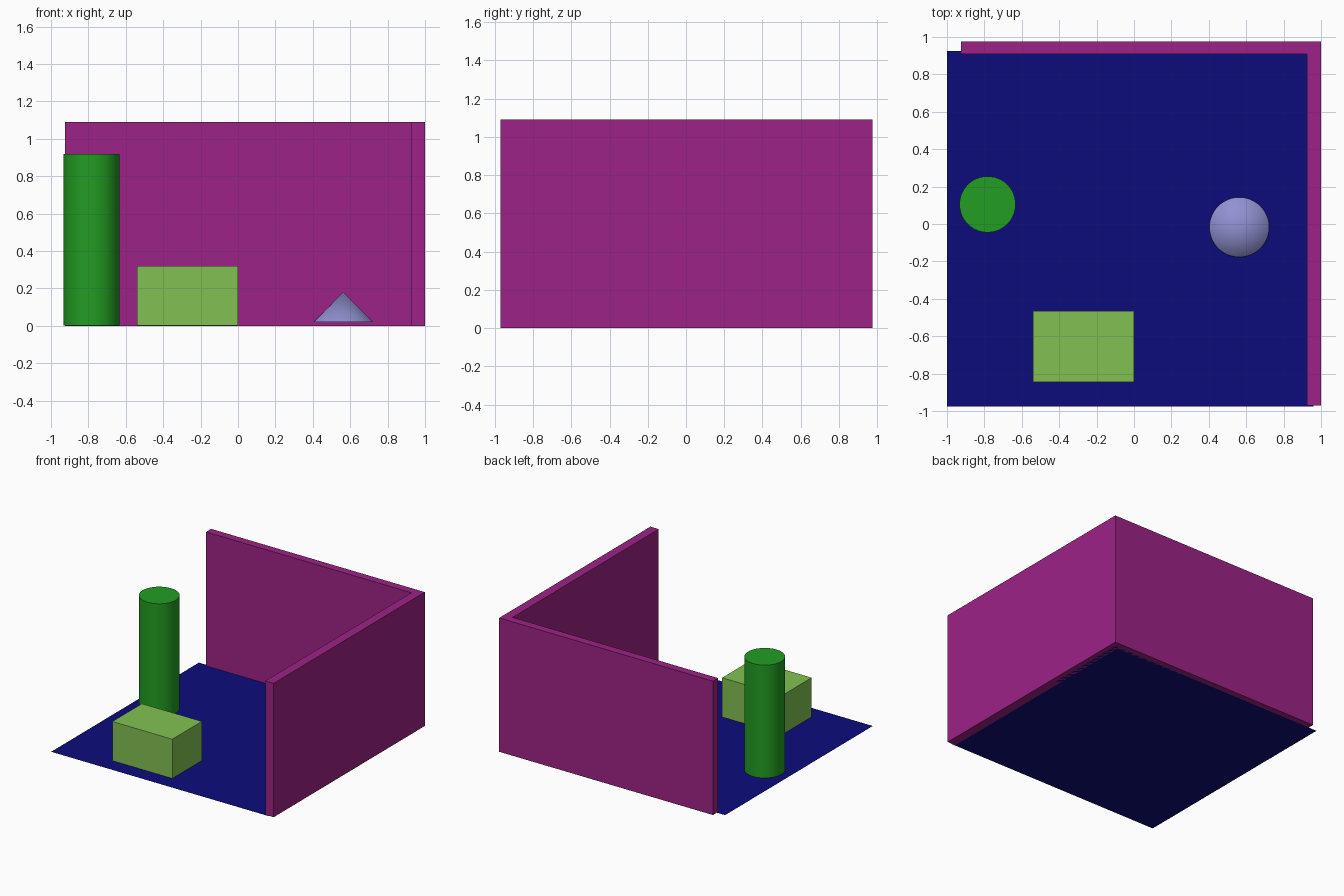
import bpy
import bmesh
from math import radians

cube = bpy.data.objects.get("Cube")
if cube:
    bpy.data.objects.remove(cube, do_unlink=True)


def material(name, srgb):
    """Flat material from 0-255 display values, converted to linear."""
    lin = [((c / 255 + 0.055) / 1.055) ** 2.4 if c > 10 else c / 3295 for c in srgb]
    mat = bpy.data.materials.new(name)
    mat.use_nodes = True
    mat.diffuse_color = (*lin, 1)
    mat.node_tree.nodes["Principled BSDF"].inputs["Base Color"].default_value = (*lin, 1)
    return mat


def prism(name, outline, z, height, mat):
    """Extrude a flat outline upwards; zero height leaves a single sheet."""
    bm = bmesh.new()
    face = bm.faces.new([bm.verts.new((x, y, z)) for x, y in outline])
    if height:
        top = bmesh.ops.extrude_face_region(bm, geom=[face], use_keep_orig=True)
        verts = [v for v in top["geom"] if isinstance(v, bmesh.types.BMVert)]
        bmesh.ops.translate(bm, verts=verts, vec=(0, 0, height))
        bmesh.ops.recalc_face_normals(bm, faces=bm.faces)
    mesh = bpy.data.meshes.new(name)
    bm.to_mesh(mesh)
    bm.free()
    mesh.materials.append(mat)
    obj = bpy.data.objects.new(name, mesh)
    bpy.context.collection.objects.link(obj)
    return obj


def rect(x0, x1, y0, y1):
    return [(x0, y0), (x1, y0), (x1, y1), (x0, y1)]


def round_part(name, x, y, z, r_top, r_base, height, mat):
    bpy.ops.mesh.primitive_cone_add(vertices=48, radius1=r_base, radius2=r_top,
                                    depth=height, location=(x, y, z + height / 2))
    obj = bpy.context.object
    obj.name = obj.data.name = name
    obj.data.materials.append(mat)
    bpy.ops.object.shade_smooth_by_angle(angle=radians(30))
    return obj


magenta = material("magenta", (157, 34, 134))
navy = material("navy", (12, 12, 124))
green = material("green", (34, 157, 34))
lime = material("light_green", (130, 193, 82))
lavender = material("lavender", (145, 145, 210))

# Floor sheet
prism("floor", rect(-1, 0.96, -0.975, 0.925), 0, 0, navy)

# L-shaped wall along the back and the left side
wall = [(0.925, -0.97), (1, -0.97), (1, 0.975), (-0.925, 0.975),
        (-0.925, 0.91), (0.925, 0.91)]
prism("corner_wall", wall, 0, 1.09, magenta)

# Objects standing on the floor
prism("box", rect(-0.54, 0, -0.845, -0.465), 0.001, 0.319, lime)
round_part("column", -0.783, 0.105, 0.001, 0.15, 0.15, 0.919, green)
round_part("cone", 0.563, -0.017, 0.02, 0, 0.16, 0.16, lavender)
